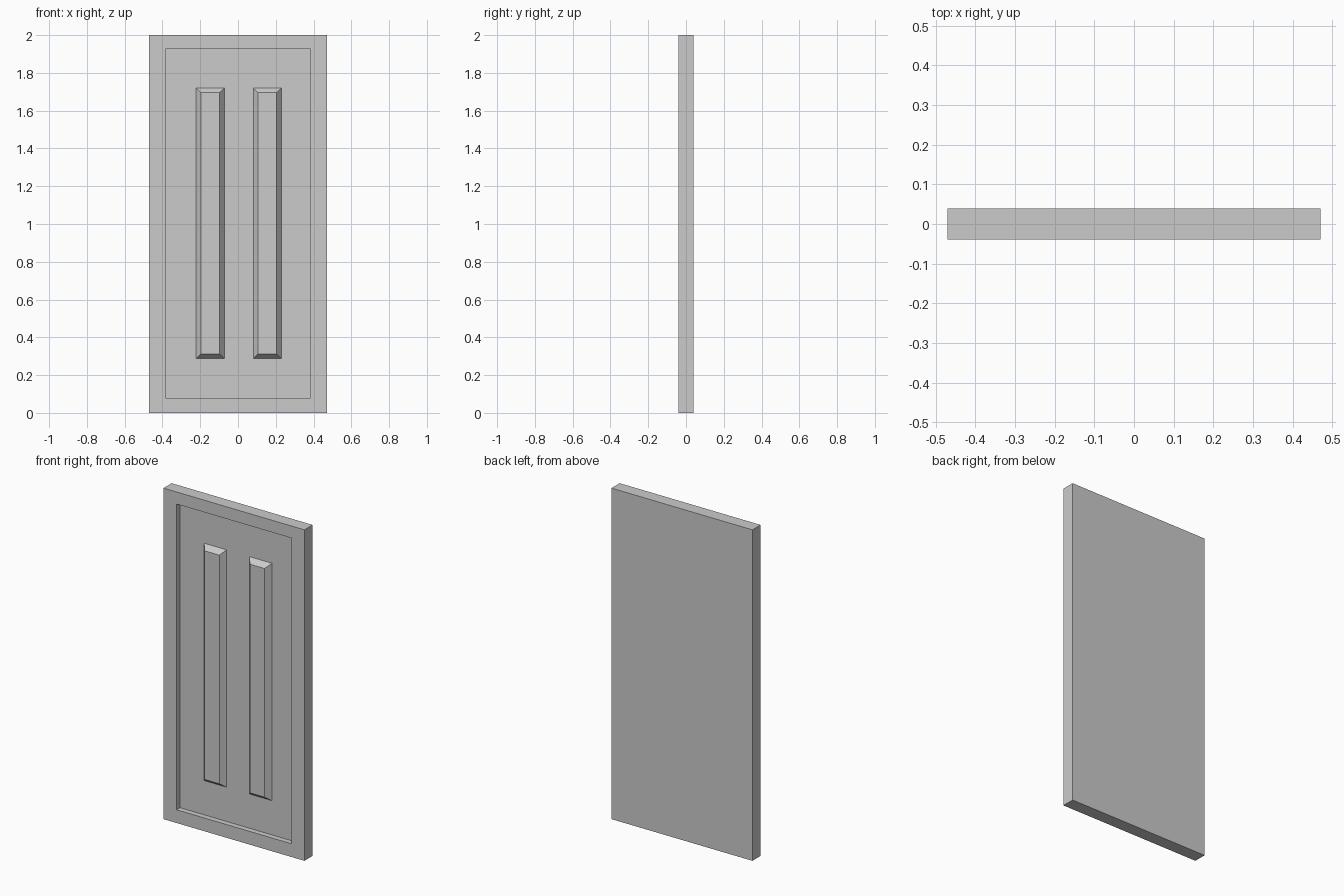
import bpy
import bmesh

if "Cube" in bpy.data.objects:
    bpy.data.objects.remove(bpy.data.objects["Cube"])

FRONT, BACK, FLOOR = -0.039, 0.039, -0.006


def loft(name, rects):
    """Join rectangles (x0, x1, z0, z1, y) in order and cap both ends."""
    bm = bmesh.new()
    rings = [[bm.verts.new((x, y, z))
              for x, z in ((x0, z0), (x1, z0), (x1, z1), (x0, z1))]
             for x0, x1, z0, z1, y in rects]
    for a, b in zip(rings, rings[1:]):
        for i in range(4):
            j = (i + 1) % 4
            bm.faces.new((a[i], a[j], b[j], b[i]))
    bm.faces.new(rings[0])
    bm.faces.new(rings[-1])
    bmesh.ops.recalc_face_normals(bm, faces=bm.faces)
    mesh = bpy.data.meshes.new(name)
    bm.to_mesh(mesh)
    bm.free()
    obj = bpy.data.objects.new(name, mesh)
    bpy.context.collection.objects.link(obj)
    return obj


# Door slab: back, front frame, then the sunken field
loft("door_slab", [
    (-0.471, 0.471, 0, 2, BACK),
    (-0.471, 0.471, 0, 2, FRONT),
    (-0.384, 0.384, 0.08, 1.927, FRONT),
    (-0.384, 0.384, 0.08, 1.927, FLOOR),
])

# Two raised panels with sloped borders, flush with the frame
W, H0, H1, SLOPE = 0.075, 0.287, 1.721, 0.026
for name, cx in (("left_panel", -0.147), ("right_panel", 0.156)):
    loft(name, [
        (cx - W, cx + W, H0, H1, FLOOR),
        (cx - W + SLOPE, cx + W - SLOPE, H0 + SLOPE, H1 - SLOPE, FRONT),
    ])
